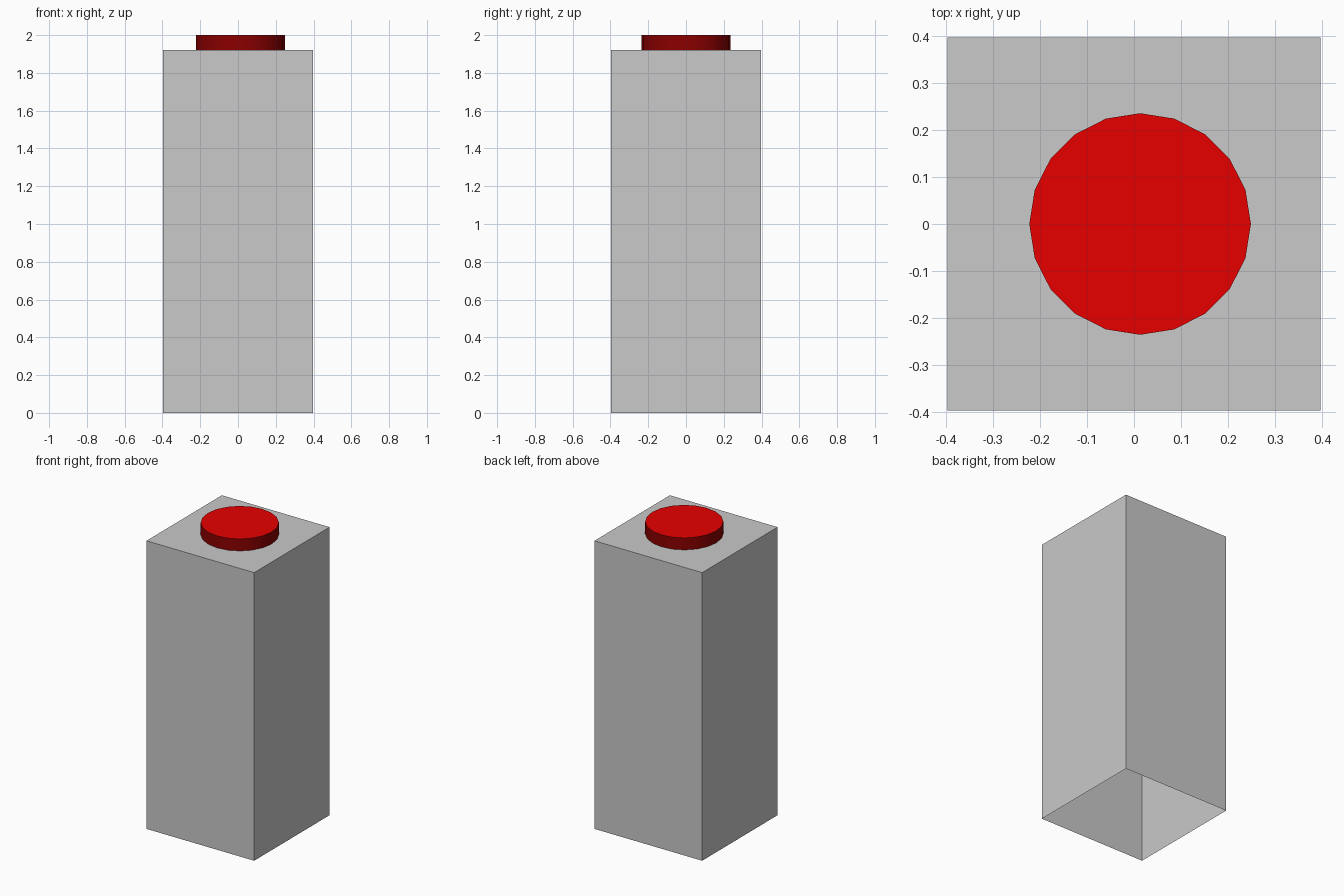
import bpy
import bmesh
import math
from mathutils import Matrix

old = bpy.data.objects.get("Cube")
if old:
    bpy.data.objects.remove(old, do_unlink=True)

HALF = 0.397      # half width of the pillar
BODY_TOP = 1.92
TOP = 2.0


def material(name, colour):
    mat = bpy.data.materials.new(name)
    mat.use_nodes = True
    mat.diffuse_color = (*colour, 1)
    mat.node_tree.nodes["Principled BSDF"].inputs["Base Color"].default_value = (*colour, 1)
    return mat


def add_object(name, bm, materials):
    mesh = bpy.data.meshes.new(name)
    bm.to_mesh(mesh)
    bm.free()
    obj = bpy.data.objects.new(name, mesh)
    bpy.context.collection.objects.link(obj)
    for mat in materials:
        mesh.materials.append(mat)
    return obj


grey = material("pillar grey", (0.588, 0.588, 0.588))
red = material("button red", (0.8, 0.0, 0.0))
dark_red = material("button rim dark red", (0.26, 0.0, 0.0))

# Square pillar: a thin shell, open underneath
bm = bmesh.new()
bmesh.ops.create_cube(bm, size=1)
bmesh.ops.transform(
    bm, verts=bm.verts,
    matrix=Matrix.Translation((0, 0, BODY_TOP / 2)) @ Matrix.Diagonal((2 * HALF, 2 * HALF, BODY_TOP, 1)))
bm.normal_update()
bottom = [f for f in bm.faces if f.normal.z < -0.5]
bmesh.ops.delete(bm, geom=bottom, context='FACES_ONLY')
add_object("pillar", bm, [grey])

# Round button, slightly off centre, with a darker smooth rim
bm = bmesh.new()
bmesh.ops.create_cone(
    bm, cap_ends=True, segments=20, radius1=0.236, radius2=0.236, depth=TOP - BODY_TOP,
    matrix=Matrix.Translation((0.013, 0, (TOP + BODY_TOP) / 2)))
bm.normal_update()
bottom = [f for f in bm.faces if f.normal.z < -0.5]
bmesh.ops.delete(bm, geom=bottom, context='FACES_ONLY')
for face in bm.faces:
    face.material_index = 0 if face.normal.z > 0.5 else 1
button = add_object("button", bm, [red, dark_red])

bpy.ops.object.select_all(action='DESELECT')
button.select_set(True)
bpy.context.view_layer.objects.active = button
bpy.ops.object.shade_smooth_by_angle(angle=math.radians(40))
